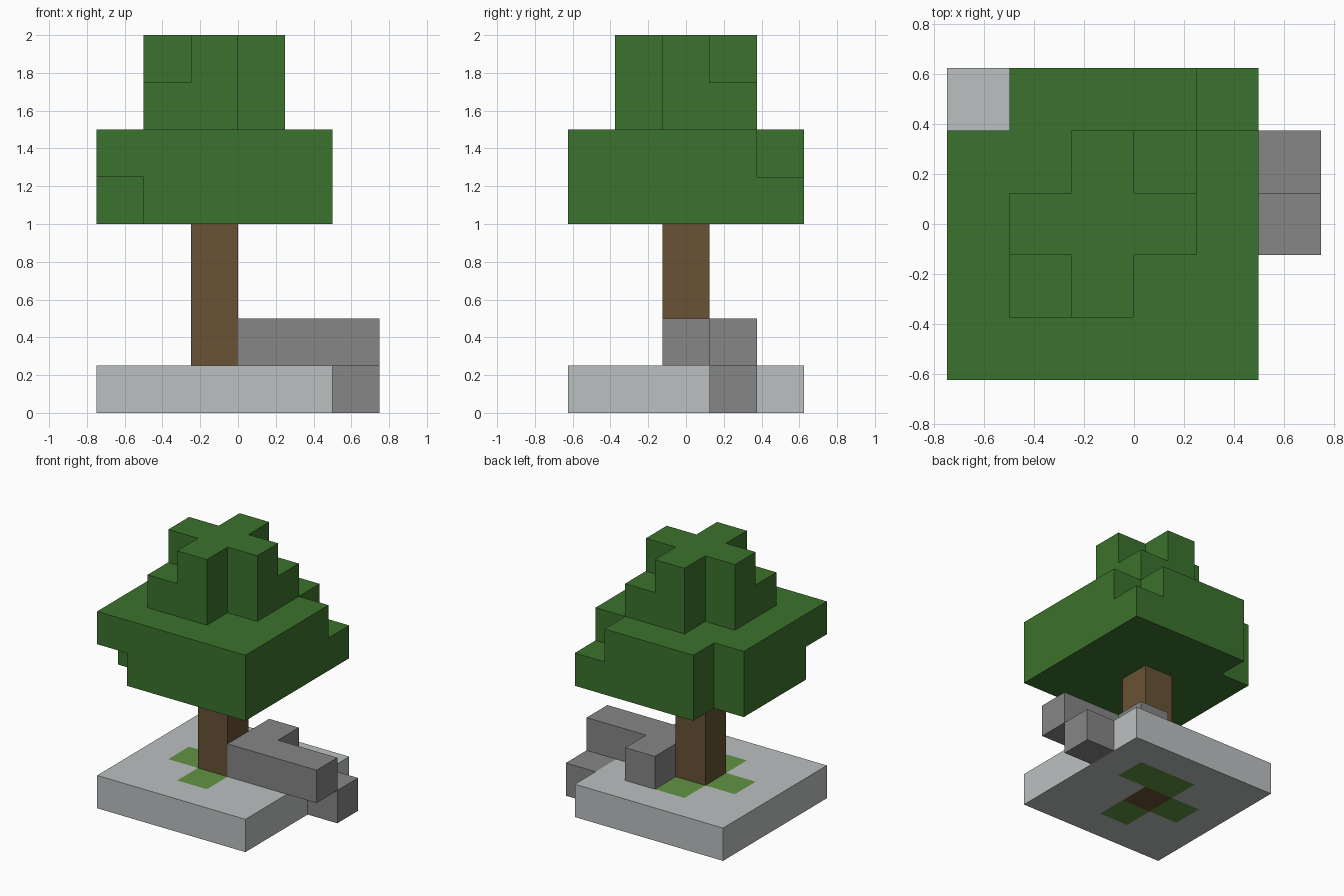
import bpy
import bmesh
from mathutils import Vector

UNIT = 0.25
ORIGIN = Vector((-0.75, -0.625, 0))

if "Cube" in bpy.data.objects:
    bpy.data.objects.remove(bpy.data.objects["Cube"])


def material(name, rgb):
    """Flat material from 8-bit screen values, converted to linear."""
    linear = [((c / 255 + 0.055) / 1.055) ** 2.4 for c in rgb]
    mat = bpy.data.materials.new(name)
    mat.use_nodes = True
    mat.diffuse_color = (*linear, 1)
    mat.node_tree.nodes["Principled BSDF"].inputs["Base Color"].default_value = (*linear, 1)
    return mat


def block(xs, ys, zs):
    """Set of grid cells filling a box."""
    return {(x, y, z) for x in xs for y in ys for z in zs}


def build(name, cells, mat):
    """Join grid cells into one blocky shell, keeping only its outer faces."""
    bm = bmesh.new()
    for cell in cells:
        for axis in range(3):
            for side in (0, 1):
                neighbour = list(cell)
                neighbour[axis] += 2 * side - 1
                if tuple(neighbour) in cells:
                    continue
                corners = []
                for u, v in ((0, 0), (1, 0), (1, 1), (0, 1)):
                    corner = Vector(cell)
                    corner[axis] += side
                    corner[(axis + 1) % 3] += u
                    corner[(axis + 2) % 3] += v
                    corners.append(bm.verts.new(corner * UNIT + ORIGIN))
                bm.faces.new(corners if side else corners[::-1])
    bmesh.ops.remove_doubles(bm, verts=bm.verts[:], dist=0.001)
    mesh = bpy.data.meshes.new(name)
    bm.to_mesh(mesh)
    bm.free()
    mesh.materials.append(mat)
    bpy.context.collection.objects.link(bpy.data.objects.new(name, mesh))


leaf_green = material("leaf green", (59, 114, 45))
bark_brown = material("bark brown", (104, 82, 53))
grass_green = material("grass green", (98, 148, 66))
pale_stone = material("pale stone", (188, 192, 192))
dark_stone = material("dark stone", (134, 134, 134))

# Trunk, running down through the base
trunk = block([2], [2], range(4))
build("trunk", trunk, bark_brown)

# Grass patches set into the base around the trunk
grass = {(1, 2, 0), (2, 1, 0), (2, 3, 0), (3, 3, 0)}
build("grass_patches", grass, grass_green)

# Stone base slab
base = block(range(5), range(5), [0]) - trunk - grass
build("stone_base", base, pale_stone)

# Low stone wall with a stub behind and a step beside the base
wall = block([3, 4, 5], [2], [1]) | {(3, 3, 1), (5, 3, 0)}
build("stone_wall", wall, dark_stone)

# Wide lower canopy with missing corner blocks
lower = block(range(5), range(5), [4, 5])
lower -= {(0, 0, 4), (0, 4, 4), (0, 4, 5), (4, 4, 5)}

# Cross-shaped crown with two lower corner blocks
crown = block([1, 2, 3], [2], [6, 7]) | block([2], [1, 3], [6, 7])
crown |= {(1, 1, 6), (3, 3, 6)}
build("canopy", lower | crown, leaf_green)
